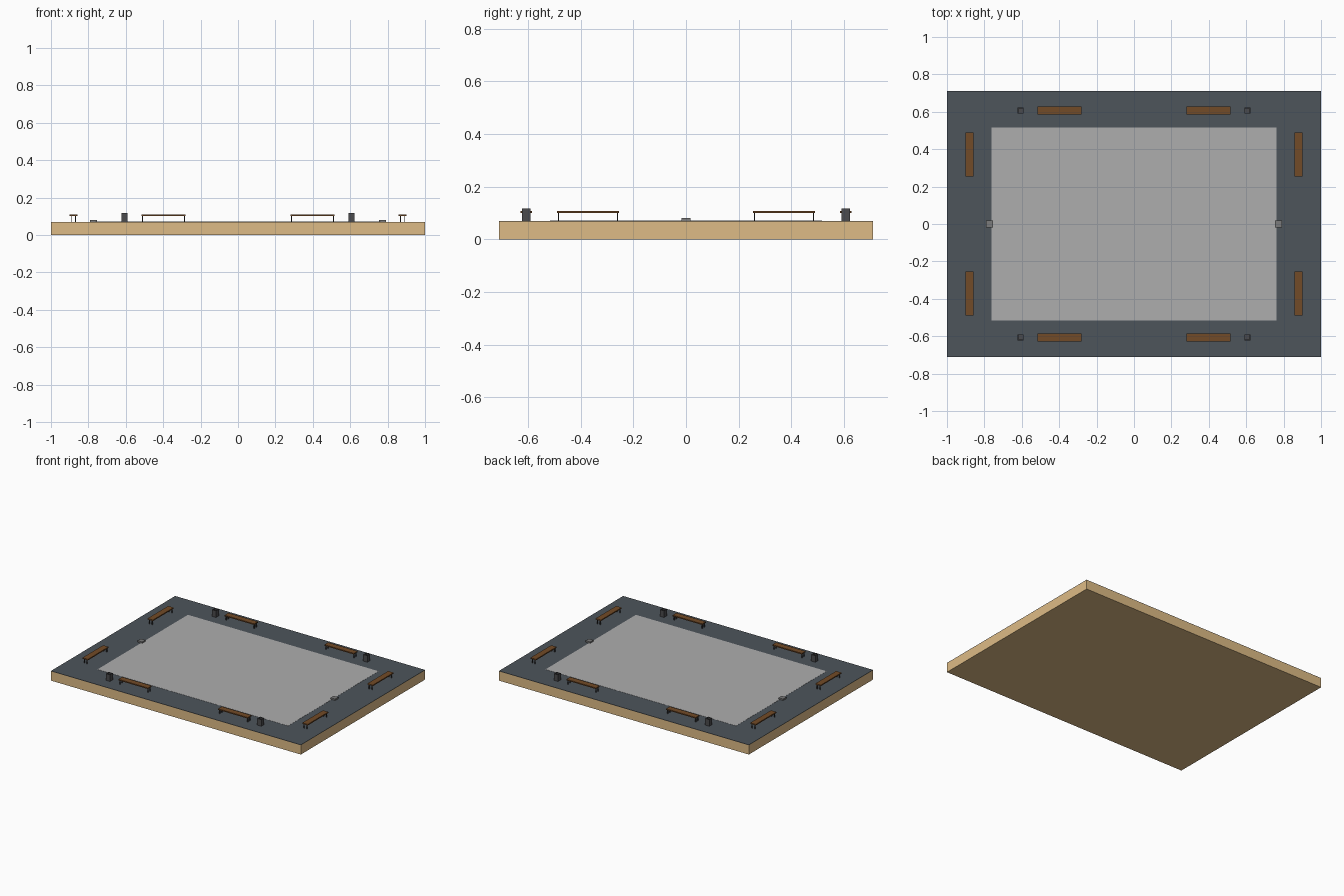
import bpy, bmesh
from mathutils import Matrix, Vector

if "Cube" in bpy.data.objects:
    bpy.data.objects.remove(bpy.data.objects["Cube"])


def material(name, rgb):
    m = bpy.data.materials.new(name)
    m.diffuse_color = (*rgb, 1)
    m.use_nodes = True
    m.node_tree.nodes["Principled BSDF"].inputs["Base Color"].default_value = m.diffuse_color
    return m


TAN = material("tan_base", (0.73, 0.50, 0.24))
SLATE = material("slate_paving", (0.075, 0.09, 0.105))
PALE = material("pale_court", (0.42, 0.42, 0.42))
WOOD = material("brown_wood", (0.17, 0.07, 0.02))
METAL = material("dark_metal", (0.04, 0.04, 0.04))
BIN = material("dark_grey_bin", (0.07, 0.07, 0.075))
BLOCK = material("grey_block", (0.2, 0.2, 0.2))


def add_box(bm, centre, size, mat_index=0):
    mat = Matrix.Translation(Vector(centre)) @ Matrix.Diagonal((*size, 1))
    verts = bmesh.ops.create_cube(bm, size=1, matrix=mat)["verts"]
    faces = {f for v in verts for f in v.link_faces}
    for f in faces:
        f.material_index = mat_index
    return faces


def finish(bm, name, mats, location=(0, 0, 0), turned=False):
    mesh = bpy.data.meshes.new(name)
    bm.to_mesh(mesh)
    bm.free()
    for m in mats:
        mesh.materials.append(m)
    ob = bpy.data.objects.new(name, mesh)
    ob.location = location
    if turned:
        ob.rotation_euler.z = 1.5707963
    bpy.context.collection.objects.link(ob)
    return ob


def box(name, mat, centre, size):
    bm = bmesh.new()
    add_box(bm, centre, size)
    return finish(bm, name, [mat])


GROUND = 0.07

# Base slab, paving and central court
box("base_slab", TAN, (0, 0, 0.034), (2, 1.42, 0.068))
box("paving", SLATE, (0, 0, 0.069), (2, 1.42, 0.002))
box("court", PALE, (0, 0, 0.0703), (1.526, 1.034, 0.0014))


# Bench: wooden seat on four thin legs
def bench(name, x, y, turned):
    bm = bmesh.new()
    add_box(bm, (0, 0, 0.034), (0.236, 0.043, 0.008), 0)
    for sx in (-1, 1):
        for sy in (-1, 1):
            add_box(bm, (sx * 0.112, sy * 0.0115, 0.015), (0.005, 0.005, 0.03), 1)
    finish(bm, name, [WOOD, METAL], (x, y, GROUND), turned)


# Litter bin: box with a recessed open top
def litter_bin(name, x, y):
    bm = bmesh.new()
    faces = add_box(bm, (0, 0, 0.024), (0.033, 0.033, 0.048))
    top = max(faces, key=lambda f: f.calc_center_median().z)
    bmesh.ops.inset_individual(bm, faces=[top], thickness=0.006)
    hole = bmesh.ops.extrude_discrete_faces(bm, faces=[top])["faces"][0]
    bmesh.ops.translate(bm, verts=hole.verts, vec=(0, 0, -0.04))
    finish(bm, name, [BIN], (x, y, GROUND))


for sx, side in ((-1, "left"), (1, "right")):
    for sy, end in ((-1, "front"), (1, "back")):
        bench(f"{end}_{side}_long_bench", sx * 0.399, sy * 0.607, False)
        bench(f"{side}_{end}_side_bench", sx * 0.88, sy * 0.372, True)
        litter_bin(f"{end}_{side}_litter_bin", sx * 0.606, sy * 0.606)
    # Low block at the middle of each short court edge
    box(f"{side}_low_block", BLOCK, (sx * 0.772, 0, 0.0755), (0.036, 0.036, 0.011))
